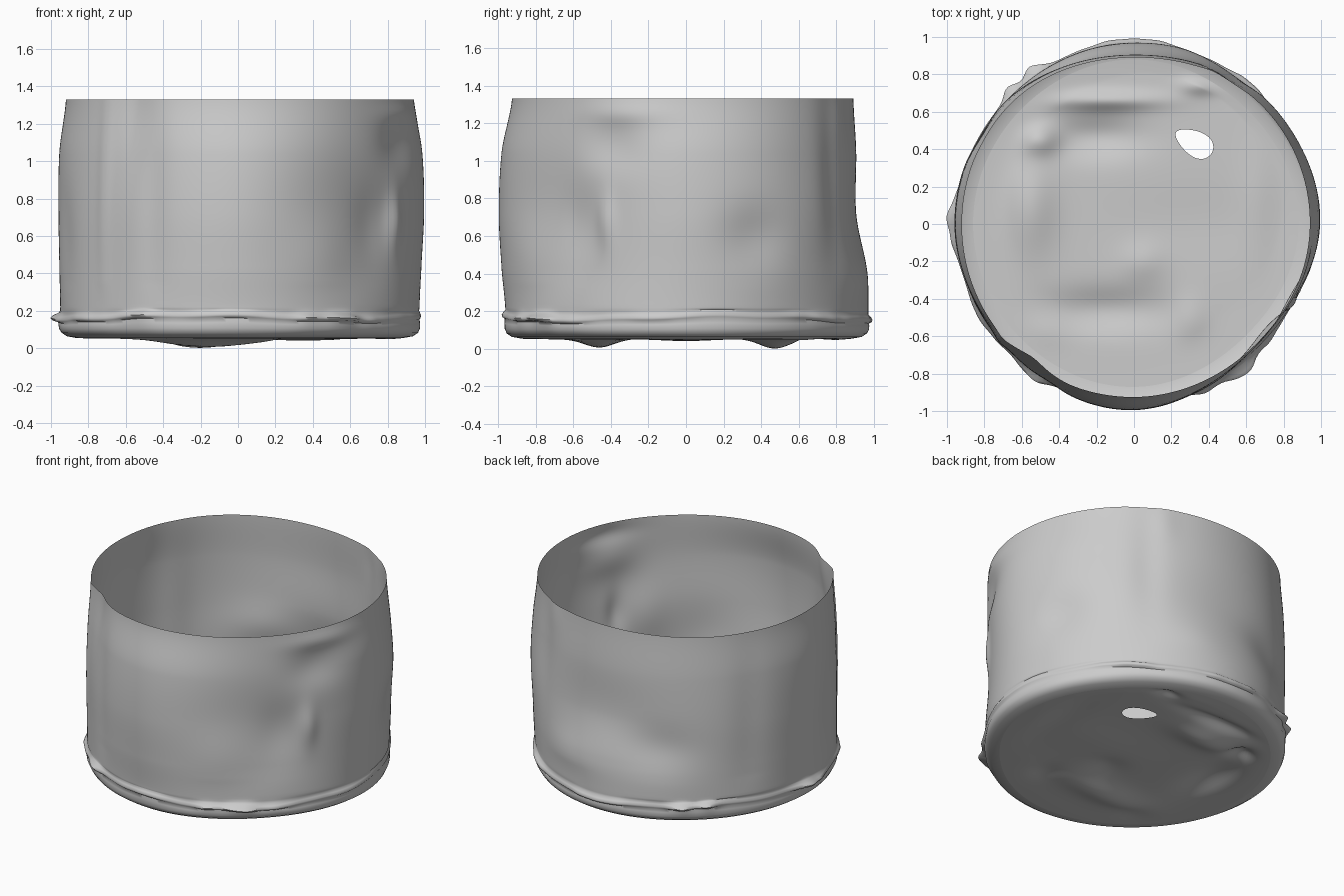
import bpy, bmesh
from math import sin, cos, exp, radians, sqrt

if "Cube" in bpy.data.objects:
    bpy.data.objects.remove(bpy.data.objects["Cube"])

N = 288
RIM_Z = 1.33

# radius of the battered wall at angles 0, 45 ... 315 for several heights
LEVELS = [
    (0.20, [.97, .95, .97, .95, .95, .95, .96, .935]),
    (0.42, [.98, .96, .96, .95, .955, .95, .98, .92]),
    (0.72, [.995, .97, .905, .95, .96, .95, .995, .91]),
    (1.05, [.985, .95, .905, .94, .955, .94, .98, .925]),
    (RIM_Z, [.94, .93, .89, .92, .92, .925, .925, .915]),
]
# angle, height, angular width, height width, depth
DENTS = [
    (-24, 1.08, 11, .13, -.03), (-20, 1.25, 14, .06, .015), (22, .6, 11, .16, -.03),
    (-27, .68, 3.5, .14, .025), (-38, .65, 9, .2, -.02), (115, .55, 14, .15, -.025),
    (75, .4, 12, .12, .01), (233, 1.3, 7, .35, -.03), (221, .9, 3, .6, .012),
    (242, .8, 5, .6, -.01), (150, .75, 7, .5, -.012), (55, .9, 6, .4, -.015),
    (298, .5, 12, .2, .012), (62, 1.25, 5, .15, .008), (195, .6, 8, .25, -.012),
]
# angle, width, reach of the crushed seam lip
LIPS = [(180, 9, .045), (213, 10, .02), (236, 7, .035), (294, 5, .035), (307, 6, .07),
        (320, 6, .02), (123, 4, .055), (133, 4, .04), (90, 16, .02),
        (50, 12, .025), (350, 12, .01), (268, 14, .015)]
# floor lumps: x, y, width x, width y, height
LUMPS = [
    (-.20, .47, .24, .11, -.05), (-.15, -.46, .32, .11, -.045), (.05, -.2, .12, .10, .02),
    (.3, .0, .4, .2, -.012), (-.55, .1, .13, .25, .05), (-.5, .45, .1, .08, .05),
    (-.15, .66, .3, .05, .035), (.3, -.5, .1, .12, .02), (.65, .1, .1, .3, .015),
    (.35, .74, .10, .05, .03), (-.5, -.6, .12, .10, .02),
]


def ang_diff(a, b):
    return (a - b + 180) % 360 - 180


def spline(a, b, c, d, f):
    return b + .5 * f * (c - a + f * (2*a - 5*b + 4*c - d + f * (3*(b - c) + d - a)))


def smooth_ring(vals, deg):
    t = (deg % 360) / 45
    i = int(t)
    return spline(*(vals[(i + k) % 8] for k in (-1, 0, 1, 2)), t - i)


def wall_radius(deg, z):
    z = max(LEVELS[0][0], min(z, RIM_Z))
    k = 0
    while k < len(LEVELS) - 2 and z > LEVELS[k + 1][0]:
        k += 1
    f = (z - LEVELS[k][0]) / (LEVELS[k + 1][0] - LEVELS[k][0])
    near = [LEVELS[max(0, min(len(LEVELS) - 1, k + s))][1] for s in (-1, 0, 1, 2)]
    r = spline(*(smooth_ring(v, deg) for v in near), f)
    fade = max(0, min(1, (z - .2) / .15))
    for a, h, wa, wz, d in DENTS:
        r += fade * d * exp(-(ang_diff(deg, a) / wa) ** 2 - ((z - h) / wz) ** 2)
    return r


def floor_z(x, y):
    r = sqrt(x * x + y * y)
    z = .047 + .008 * max(0, 1 - (r / .86) ** 2)
    for cx, cy, wx, wy, h in LUMPS:
        z += h * exp(-((x - cx) / wx) ** 2 - ((y - cy) / wy) ** 2)
    return max(z, 0)


def loft(name, rings):
    bm = bmesh.new()
    loops = [[bm.verts.new(p) for p in ring] for ring in rings]
    for a, b in zip(loops, loops[1:]):
        for i in range(N):
            j = (i + 1) % N
            bm.faces.new((a[i], a[j], b[j], b[i]))
    bmesh.ops.recalc_face_normals(bm, faces=bm.faces)
    me = bpy.data.meshes.new(name)
    bm.to_mesh(me)
    bm.free()
    ob = bpy.data.objects.new(name, me)
    bpy.context.collection.objects.link(ob)
    bpy.ops.object.select_all(action='DESELECT')
    ob.select_set(True)
    bpy.context.view_layer.objects.active = ob
    bpy.ops.object.shade_smooth_by_angle(angle=radians(60))


def polar(r, deg, z):
    return (r * cos(radians(deg)), r * sin(radians(deg)), z)


degs = [360 * i / N for i in range(N)]

# crushed seam below the wall: lip reach (fraction), radial offset, height, sag
SEAM = [(0, 0, .22, 0), (.05, -.001, .205, .5), (.25, -.005, .195, 1), (.8, -.002, .182, 1),
        (1, .003, .168, 1), (.85, .002, .156, 1), (.3, -.002, .148, 1), (.15, .002, .13, .6),
        (.1, .002, .105, .2), (0, -.008, .082, 0), (0, -.035, .064, 0), (0, -.09, .054, 0)]


def seam_ring(reach, off, z, sag):
    ring = []
    for d in degs:
        lip = sum(w * exp(-(ang_diff(d, a) / s) ** 2) for a, s, w in LIPS)
        lip *= 1 + .12 * sin(radians(d * 23)) + .08 * sin(radians(d * 41))
        dz = sag * (.012 * sin(radians(d * 3 + 40)) + .004 * sin(radians(d * 11)))
        ring.append(polar(wall_radius(d, .22) + off + reach * lip, d, z + dz))
    return ring


# open can wall running down into the crushed seam
rows = 60
wall = [[polar(wall_radius(d, z), d, z) for d in degs]
        for z in (RIM_Z - (RIM_Z - .22) * k / rows for k in range(rows))]
seam = [seam_ring(*s) for s in SEAM]
loft("can_wall_and_seam", wall + seam)

# dented floor lofted out from the rust hole
hx, hy, tilt = .32, .435, radians(-30)
hole = []
for d in degs:
    t = radians(d) - tilt
    u, v = .11 * cos(t), .065 * sin(t) * (1 + .3 * cos(t))
    hole.append((hx + u * cos(tilt) - v * sin(tilt), hy + u * sin(tilt) + v * cos(tilt)))
floor = []
steps = 48
for k in range(steps + 1):
    f = k / steps
    e = max(0, (f - .8) / .2)
    ring = []
    for (x0, y0), (x1, y1, z1) in zip(hole, seam[-1]):
        x, y = x0 + (x1 - x0) * f, y0 + (y1 - y0) * f
        ring.append((x, y, floor_z(x, y) * (1 - e) + z1 * e))
    floor.append(ring)
loft("dented_floor", floor)
